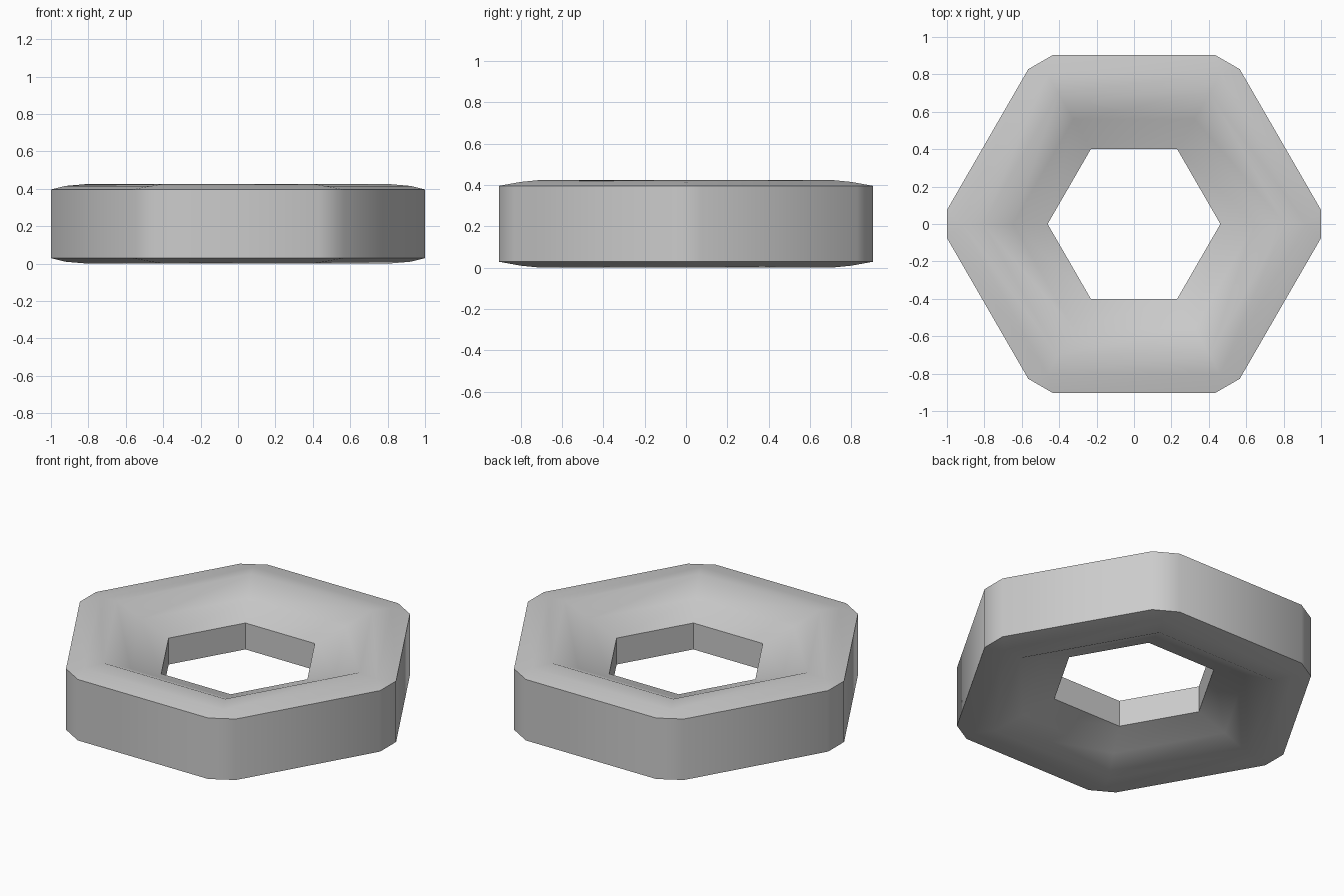
import bpy, bmesh
from math import cos, sin, pi, radians

if "Cube" in bpy.data.objects:
    bpy.data.objects.remove(bpy.data.objects["Cube"])

H = 0.425          # full height
MID = H / 2

def ring(bm, apothem, z, cut=0.0):
    """Hexagon of paired corner points; cut is the half width of the clipped corner."""
    r = apothem / cos(pi / 6) - cut * math_tan30
    verts = []
    for k in range(6):
        a = k * pi / 3
        for t in (-cut, cut):
            verts.append(bm.verts.new((r * cos(a) - t * sin(a), r * sin(a) + t * cos(a), z)))
    return verts

math_tan30 = sin(pi / 6) / cos(pi / 6)

# Half profile from outer rim over the crest down to the hole: apothem, z, corner cut
upper = [(0.9035, 0.396, 0.076), (0.80, 0.415, 0), (0.70, H, 0),
         (0.56, 0.357, 0), (0.40, 0.292, 0)]
lower = [(a, H - z, c) for a, z, c in reversed(upper)]

# Nut body: closed loop of rings
bm = bmesh.new()
rings = [ring(bm, *p) for p in upper + lower]
for i, lo in enumerate(rings):
    hi = rings[(i + 1) % len(rings)]
    for j in range(12):
        k = (j + 1) % 12
        bm.faces.new((lo[j], lo[k], hi[k], hi[j]))
bmesh.ops.remove_doubles(bm, verts=bm.verts[:], dist=1e-4)
bmesh.ops.recalc_face_normals(bm, faces=bm.faces[:])

mesh = bpy.data.meshes.new("hex_nut")
bm.to_mesh(mesh)
bm.free()
nut = bpy.data.objects.new("hex_nut", mesh)
bpy.context.collection.objects.link(nut)

# Smooth the dished faces, keep the rim and hole edges crisp
bpy.context.view_layer.objects.active = nut
nut.select_set(True)
bpy.ops.object.shade_smooth_by_angle(angle=radians(40))
